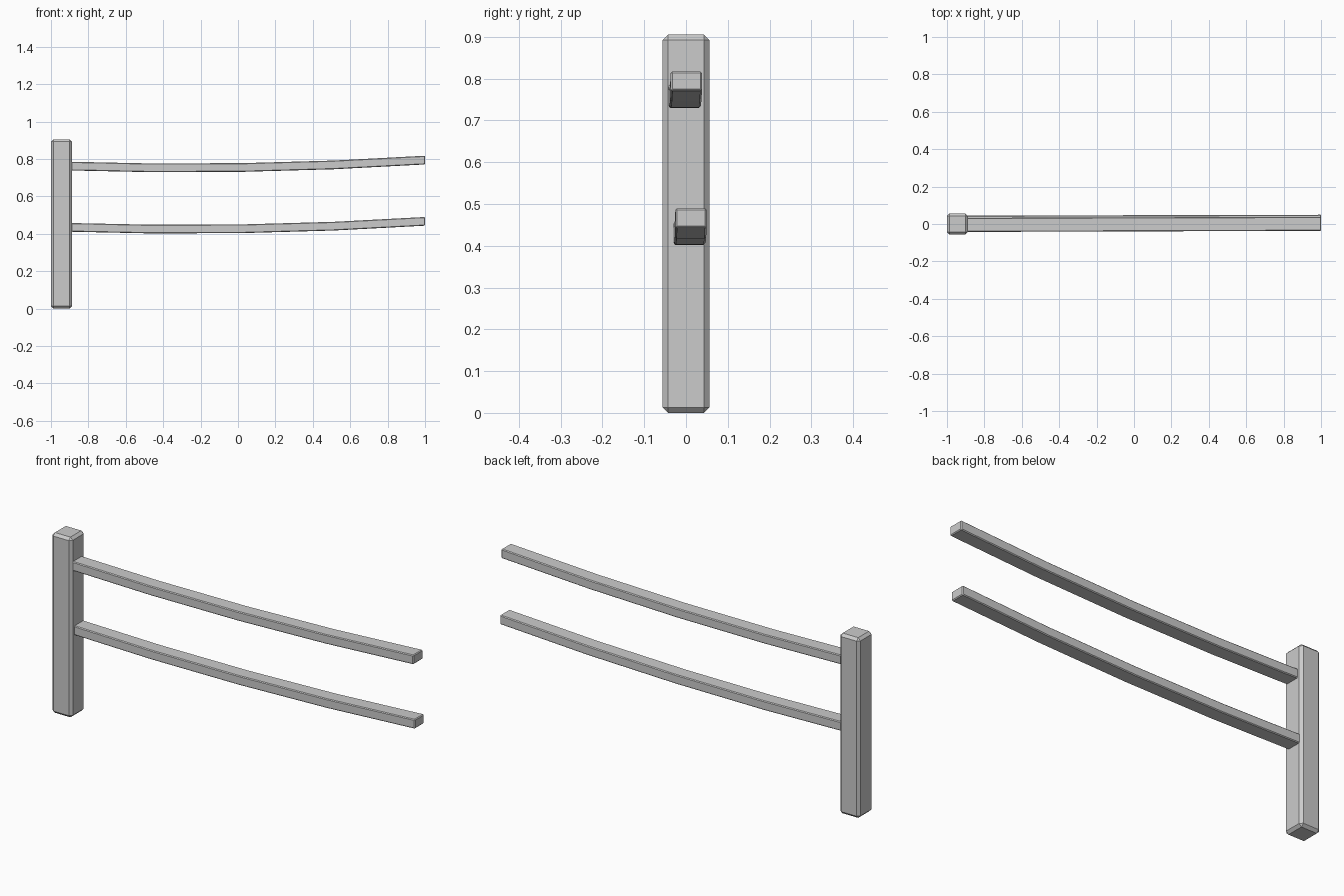
import bpy
import bmesh
from mathutils import Matrix, Vector

cube = bpy.data.objects.get("Cube")
if cube:
    bpy.data.objects.remove(cube, do_unlink=True)

# Single plain grey
GREY = (0.6, 0.6, 0.6, 1.0)
grey = bpy.data.materials.new("fence grey")
grey.use_nodes = True
grey.diffuse_color = GREY
grey.node_tree.nodes["Principled BSDF"].inputs["Base Color"].default_value = GREY


def finish(name, bm, chamfer):
    """Turn a bmesh into a flat-shaded object with chamfered edges."""
    bmesh.ops.recalc_face_normals(bm, faces=bm.faces)
    mesh = bpy.data.meshes.new(name)
    bm.to_mesh(mesh)
    bm.free()
    mesh.materials.append(grey)
    obj = bpy.data.objects.new(name, mesh)
    bpy.context.collection.objects.link(obj)
    mod = obj.modifiers.new("chamfer", 'BEVEL')
    mod.width = chamfer
    mod.segments = 1
    mod.limit_method = 'ANGLE'
    return obj


def box(size, centre):
    bm = bmesh.new()
    bmesh.ops.create_cube(bm, size=1, matrix=Matrix.Translation(centre)
                          @ Matrix.Diagonal((*size, 1)))
    return bm


# Upright post
finish("post", box((0.112, 0.112, 0.905), (-0.944, 0, 0.4525)), 0.013)


def rail(name, base, y_start, y_end):
    """A sagging bar that rises towards its free end."""
    start, end = -0.95, 1.0
    bm = box((end - start, 0.075, 0.0465), ((start + end) / 2, 0, 0.0233))
    for i in range(1, 4):
        x = start + (end - start) * i / 4
        bmesh.ops.bisect_plane(bm, geom=bm.verts[:] + bm.edges[:] + bm.faces[:],
                               plane_co=(x, 0, 0), plane_no=(1, 0, 0))
    for v in bm.verts:
        x = v.co.x
        t = (x - start) / (end - start)
        v.co += Vector((0, y_start + (y_end - y_start) * t,
                        base + 0.0147 * x + 0.0253 * x * x))
    finish(name, bm, 0.004)


# Two bent rails
rail("upper_rail", 0.7305, -0.005, 0.001)
rail("lower_rail", 0.403, 0.007, 0.012)
